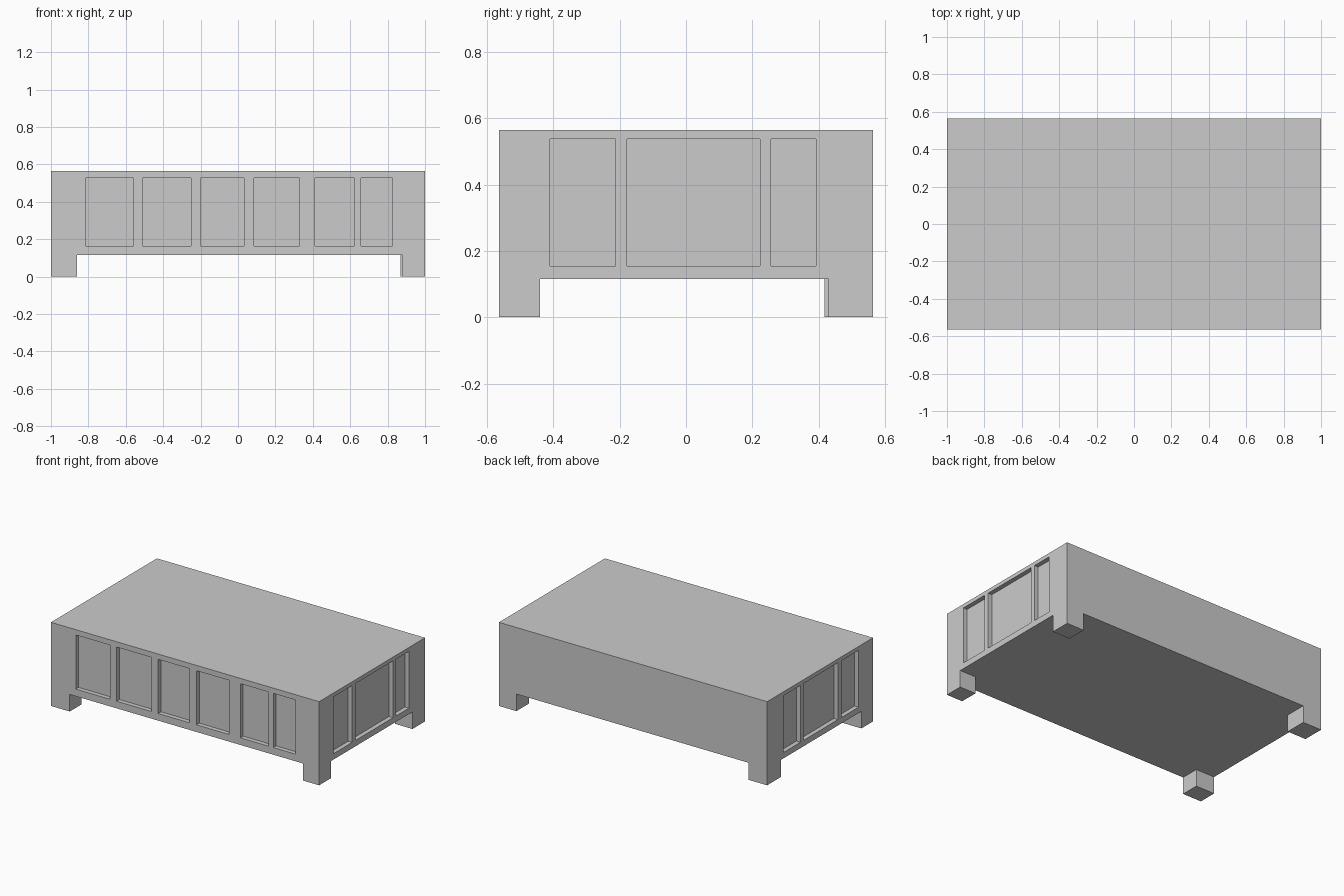
import bpy
import bmesh

cube = bpy.data.objects.get("Cube")
if cube:
    bpy.data.objects.remove(cube, do_unlink=True)

X, Y, TOP, UNDER = 1.0, 0.564, 0.564, 0.115
DEPTH, OVER = 0.03, 0.05

grey = bpy.data.materials.new("plain grey")
grey.use_nodes = True
grey.diffuse_color = (0.6, 0.6, 0.6, 1)
grey.node_tree.nodes["Principled BSDF"].inputs["Base Color"].default_value = (0.6, 0.6, 0.6, 1)


def boxes(name, spans):
    """One object made of boxes, each given as (x, y, z) ranges."""
    bm = bmesh.new()
    for span in spans:
        verts = bmesh.ops.create_cube(bm, size=1)["verts"]
        for v in verts:
            v.co = [(lo + hi) / 2 + c * (hi - lo) for c, (lo, hi) in zip(v.co, span)]
    mesh = bpy.data.meshes.new(name)
    bm.to_mesh(mesh)
    bm.free()
    mesh.materials.append(grey)
    obj = bpy.data.objects.new(name, mesh)
    bpy.context.collection.objects.link(obj)
    return obj


def combine(target, tool, operation):
    """Apply a boolean and discard the tool."""
    tool.hide_render = True
    mod = target.modifiers.new(tool.name, 'BOOLEAN')
    mod.operation = operation
    mod.solver = 'EXACT'
    mod.object = tool
    bpy.context.view_layer.objects.active = target
    bpy.ops.object.modifier_apply(modifier=mod.name)
    bpy.data.objects.remove(tool, do_unlink=True)


# Main block
body = boxes("block_body", [((-X, X), (-Y, Y), (UNDER, TOP))])

# Four corner feet, each slightly different in size
foot_z = (0, UNDER)
feet = boxes("feet", [
    ((-X, -0.86), (-Y, -0.44), foot_z),
    ((0.88, X), (-Y, -0.44), foot_z),
    ((-X, -0.86), (0.418, Y), foot_z),
    ((0.87, X), (0.43, Y), foot_z),
])
combine(body, feet, 'UNION')

# Sunken panels on the front and both ends; the back stays plain
front_panels = [(-0.815, -0.56), (-0.51, -0.25), (-0.2, 0.033),
                (0.085, 0.328), (0.413, 0.622), (0.658, 0.825)]
right_panels = [(-0.41, -0.213), (-0.178, 0.223), (0.256, 0.392)]
left_panels = [(-0.41, -0.23), (-0.19, 0.177), (0.21, 0.39)]
end_z = (0.155, 0.538)
recesses = [(x, (-Y - OVER, -Y + DEPTH), (0.163, 0.528)) for x in front_panels]
recesses += [((X - DEPTH, X + OVER), y, end_z) for y in right_panels]
recesses += [((-X - OVER, -X + DEPTH), y, end_z) for y in left_panels]
combine(body, boxes("panel_recesses", recesses), 'DIFFERENCE')
